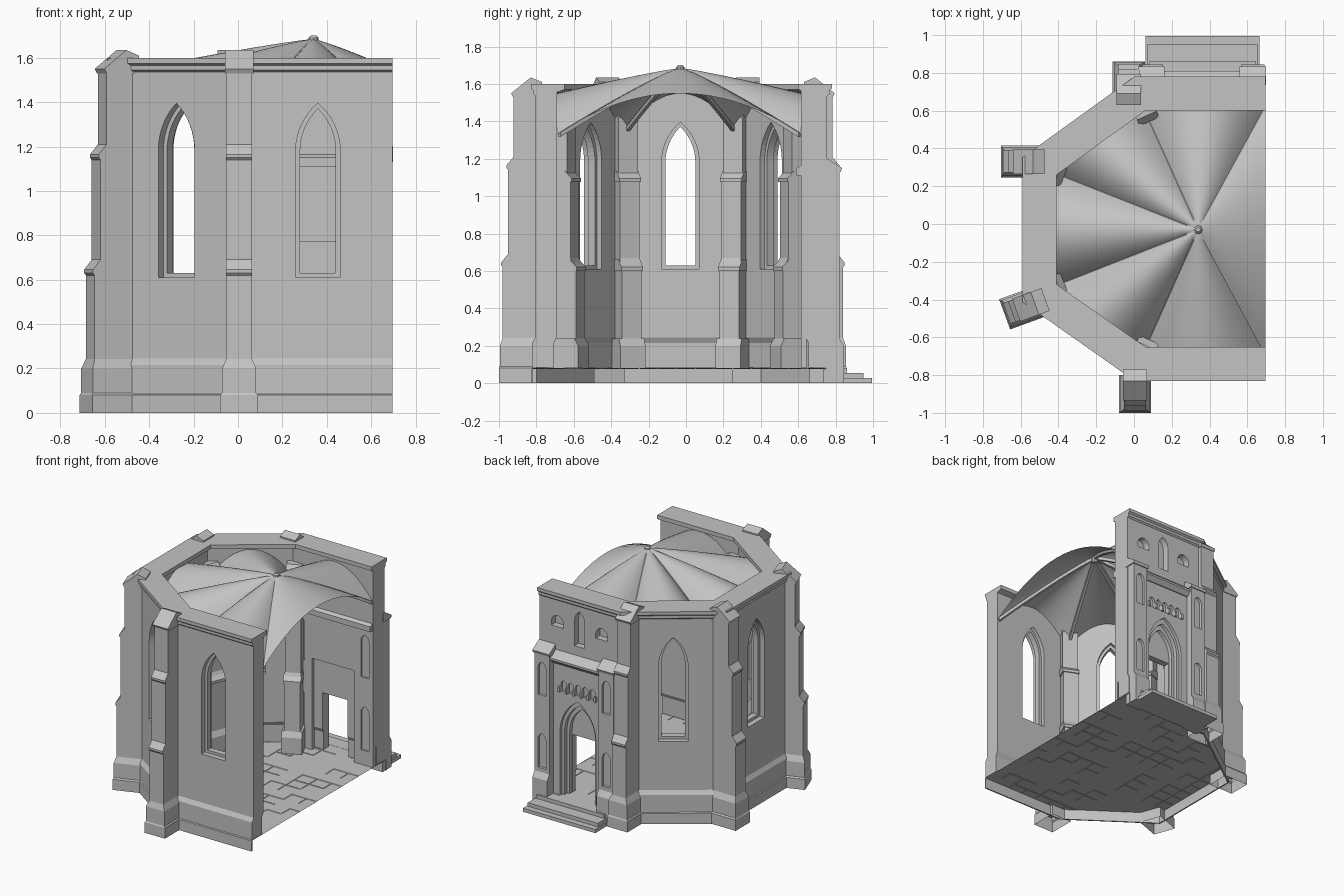
import bpy, bmesh, random
from math import acos, cos, sin, radians, pi, atan2, degrees
from mathutils import Vector

random.seed(4)
if "Cube" in bpy.data.objects:
    bpy.data.objects.remove(bpy.data.objects["Cube"])

stone = bpy.data.materials.new("grey_stone")
stone.use_nodes = True
GREY = (0.55, 0.55, 0.55, 1)
stone.diffuse_color = GREY
stone.node_tree.nodes["Principled BSDF"].inputs["Base Color"].default_value = GREY

MID = 0.36      # middle of the straight bays


def add(name, verts, faces):
    me = bpy.data.meshes.new(name)
    me.from_pydata([tuple(v) for v in verts], [], faces)
    bm = bmesh.new()
    bm.from_mesh(me)
    bmesh.ops.recalc_face_normals(bm, faces=bm.faces)
    bm.to_mesh(me)
    bm.free()
    me.materials.append(stone)
    ob = bpy.data.objects.new(name, me)
    bpy.context.collection.objects.link(ob)
    return ob


def loft(name, rings, caps=(True, True)):
    """Skin closed rings of equal length."""
    n = len(rings[0])
    verts = [v for r in rings for v in r]
    faces = [(k * n + i, k * n + (i + 1) % n, (k + 1) * n + (i + 1) % n, (k + 1) * n + i)
             for k in range(len(rings) - 1) for i in range(n)]
    if caps[0]:
        faces.append(list(range(n)))
    if caps[1]:
        faces.append(list(range(len(verts) - n, len(verts))))
    return add(name, verts, faces)


def box(name, x0, x1, y0, y1, z0, z1):
    return loft(name, [[(x0, y0, z), (x1, y0, z), (x1, y1, z), (x0, y1, z)] for z in (z0, z1)])


def axes(angle):
    n = Vector((cos(radians(angle)), sin(radians(angle)), 0))
    return n, Vector((-n.y, n.x, 0))


def profile(name, pts, origin, angle, w):
    """Extrude a (distance outwards, height) profile to both sides of a direction."""
    n, t = axes(angle)
    o = Vector((*origin, 0))
    return loft(name, [[o + n * d + t * s + Vector((0, 0, z)) for d, z in pts] for s in (-w, w)])


def arch(hw, z0, zs, rise, steps=8):
    """Opening outline: jambs below a pointed (or round) arch."""
    c = (rise * rise - hw * hw) / (2 * hw)
    end = acos(c / (hw + c))
    half = [((hw + c) * cos(end * i / steps) - c, zs + (hw + c) * sin(end * i / steps))
            for i in range(steps + 1)]
    return [(hw, z0)] + half + [(-x, z) for x, z in half[-2::-1]] + [(-hw, z0)]


def rect(hw, z0, z1):
    return [(hw, z0), (hw, z1), (-hw, z1), (-hw, z0)]


def cut(target, outline, origin, angle, d0, d1):
    n, t = axes(angle)
    o = Vector((*origin, 0))
    cutter = loft("cutter", [[o + n * d + t * s + Vector((0, 0, z)) for s, z in outline]
                             for d in (d0, d1)])
    cutter.hide_render = True
    mod = target.modifiers.new("cut", 'BOOLEAN')
    mod.operation, mod.solver, mod.object = 'DIFFERENCE', 'EXACT', cutter
    bpy.context.view_layer.objects.active = target
    bpy.ops.object.modifier_apply(modifier=mod.name)
    bpy.data.objects.remove(cutter)


# Walls: one moulded section swept round the five bays
path = [Vector(p) for p in ((0.695, -0.805), (0.01, -0.805), (-0.565, -0.4),
                            (-0.565, 0.34), (0.01, 0.755), (0.695, 0.755))]


def offset(i, d):
    normals = []
    for a, b in ((i - 1, i), (i, i + 1)):
        if a >= 0 and b < len(path):
            e = (path[b] - path[a]).normalized()
            normals.append(Vector((-e.y, e.x)))
    m = sum(normals, Vector((0, 0))).normalized()
    return path[i] + m * d / m.dot(normals[0])


section = [(0.015, 0), (0.025, 0), (0.025, 0.08), (0.018, 0.085), (0.018, 0.215), (0, 0.245),
           (0, 1.535), (0.012, 1.545), (0.012, 1.565), (0.025, 1.575), (0.025, 1.6),
           (-0.155, 1.6), (-0.155, 1.57), (-0.115, 1.555), (-0.115, 0.245),
           (-0.1, 0.215), (-0.1, 0.085), (0.015, 0.085)]
walls = loft("walls", [[(*offset(i, d), z) for d, z in section] for i in range(6)])

# Lancet windows with a rebate on each face
bays = [((MID, path[0].y), -90)]
for i in (1, 2, 3):
    e = path[i + 1] - path[i]
    bays.append(((path[i] + path[i + 1]) / 2, degrees(atan2(e.x, -e.y))))
for mid, ang in bays:
    cut(walls, arch(0.08, 0.63, 1.18, 0.19), mid, ang, -0.25, 0.1)
    for d0, d1 in ((-0.04, 0.1), (-0.25, -0.085)):
        cut(walls, arch(0.1, 0.61, 1.18, 0.215), mid, ang, d0, d1)

# Entrance front: thin facing, inner lining, flanking piers and sloping shelf
FACE = path[5].y
door = (MID, FACE)
portal = box("portal_front", 0.06, 0.69, FACE - 0.01, FACE + 0.018, 0.08, 1.12)
lining = box("inner_lining", 0.03, 0.695, FACE - 0.14, FACE - 0.11, 0.08, 1.57)
for side in (-1, 1):
    x = MID + side * 0.268
    pier = profile("portal_pier", [(-0.02, 0), (0.09, 0), (0.09, 0.2), (0.065, 0.24),
                                   (0.065, 1.14), (-0.02, 1.14)], (x, FACE), 90, 0.062)
    for z0, zs in ((0.82, 1.02), (0.27, 0.48)):
        cut(pier, arch(0.034, z0, zs, 0.05), (x, FACE), 90, 0.045, 0.2)
        cut(lining, arch(0.034, z0 - 0.08, zs - 0.01, 0.05), (x, FACE), 90, -0.3, -0.125)
    profile("pier_cap", [(-0.02, 1.13), (0.072, 1.13), (0.08, 1.15), (0.0, 1.2), (-0.02, 1.2)],
            (x, FACE), 90, 0.07)
profile("portal_shelf", [(-0.01, 1.07), (0.025, 1.07), (0.055, 1.1), (0.055, 1.115), (-0.01, 1.17)],
        door, 90, 0.206)
profile("inner_string_course", [(-0.165, 1.11), (-0.165, 1.15), (-0.13, 1.17), (-0.13, 1.11)],
        door, 90, 0.33)

# Door: stepped pointed orders, square doorway, inner panel
for hw, d0 in ((0.15, -0.005), (0.128, -0.035), (0.106, -0.065)):
    for part in (walls, portal):
        cut(part, arch(hw, 0.08, 0.56, hw * 1.75), door, 90, d0, 0.2)
cut(walls, rect(0.104, 0.07, 0.52), door, 90, -0.4, 0.2)
cut(lining, rect(0.175, 0.07, 0.77), door, 90, -0.4, 0.0)

# Small arcade above the door, with corbels
for k in range(-2, 3):
    cut(portal, arch(0.023, 0.87, 0.92, 0.03, 5), (MID + k * 0.06, FACE), 90, -0.005, 0.2)
for k in range(-2, 4):
    x = MID + (k - 0.5) * 0.06
    box("arcade_corbel", x - 0.008, x + 0.008, FACE, FACE + 0.035, 0.865, 0.905)

# Upper niches
cut(walls, arch(0.042, 1.23, 1.42, 0.075), door, 90, -0.05, 0.2)
for side in (-1, 1):
    cut(walls, arch(0.05, 1.335, 1.365, 0.055), (MID + side * 0.185, FACE), 90, -0.05, 0.2)

# Entrance steps
for k, y1 in enumerate((0.995, 0.95, 0.86)):
    box("entrance_step", 0.06 + 0.01 * k, 0.665 - 0.01 * k, 0.75, y1, 0.027 * k, 0.027 * (k + 1))

# Outer buttresses: weathered stages on a wider base with a sloping cap
for x, y, ang in ((0.005, -0.83, -90), (-0.525, -0.42, 200), (-0.535, 0.33, 180), (-0.028, 0.69, 90)):
    o = (x, y)
    profile("buttress", [(-0.06, 0.1), (0.15, 0.1), (0.15, 0.62), (0.158, 0.63), (0.158, 0.645),
                         (0.122, 0.69), (0.122, 1.14), (0.13, 1.15), (0.13, 1.165), (0.092, 1.21),
                         (0.092, 1.54), (-0.06, 1.54)], o, ang, 0.058)
    profile("buttress_cap", [(-0.06, 1.53), (0.095, 1.53), (0.105, 1.55), (0.0, 1.635),
                             (-0.06, 1.61)], o, ang, 0.064)
    rings = []
    n, t = axes(ang)
    for w, d, z in ((0.085, 0.17, 0), (0.085, 0.17, 0.08), (0.077, 0.165, 0.09),
                    (0.077, 0.165, 0.2), (0.057, 0.149, 0.245)):
        rings.append([Vector((x, y, z)) + n * a + t * b
                      for a, b in ((-0.03, -w), (d, -w), (d, w), (-0.03, w))])
    loft("buttress_base", rings, (False, True))

# Inner shafts at the apse corners
corners = [offset(i, -0.115) for i in range(6)]
for p in corners[4:]:
    p.y = 0.62
hub = Vector((0.34, -0.03))
for i in (1, 2, 3, 4):
    v = hub - corners[i]
    ang = degrees(atan2(v.y, v.x))
    profile("inner_shaft", [(-0.03, 0.08), (0.135, 0.08), (0.135, 0.61), (0.105, 0.67), (0.105, 1.08),
                            (0.085, 1.12), (0.085, 1.42), (0.05, 1.46), (-0.03, 1.46)],
            corners[i], ang, 0.056)
    profile("shaft_base", [(-0.03, 0.08), (0.155, 0.08), (0.155, 0.2), (0.135, 0.24), (-0.03, 0.24)],
            corners[i], ang, 0.072)
    for z, d in ((0.6, 0.143), (1.075, 0.113)):
        profile("shaft_band", [(-0.03, z), (d, z), (d, z + 0.02), (d - 0.04, z + 0.06),
                               (-0.03, z + 0.06)], corners[i], ang, 0.062)

# Umbrella vault: arched webs between ribs, all meeting at a boss
TOP, SPRING, CROWN, N, R = 1.685, 1.33, 1.55, 16, 12


def web(a, b, s, t):
    p = hub.lerp(a.lerp(b, t), s)
    edge = SPRING + (CROWN - SPRING) * (1 - (2 * t - 1) ** 2)
    return (p.x, p.y, TOP + (edge - TOP) * s ** 1.15)


for i in range(6):
    a, b = corners[i], corners[(i + 1) % 6]
    verts = [web(a, b, r / R, k / N) for r in range(R + 1) for k in range(N + 1)]
    faces = [(r * (N + 1) + k, r * (N + 1) + k + 1, (r + 1) * (N + 1) + k + 1, (r + 1) * (N + 1) + k)
             for r in range(R) for k in range(N)]
    sheet = add("vault_web", verts, faces)
    bm = bmesh.new()
    bm.from_mesh(sheet.data)
    bmesh.ops.remove_doubles(bm, verts=bm.verts, dist=0.0005)
    bm.to_mesh(sheet.data)
    bm.free()
    bpy.ops.object.select_all(action='DESELECT')
    sheet.select_set(True)
    bpy.context.view_layer.objects.active = sheet
    bpy.ops.object.shade_smooth_by_angle(angle=radians(40))
    # rib under the seam
    e = (a - hub).normalized()
    side = Vector((-e.y, e.x, 0)) * 0.01
    rings = []
    for r in range(R + 1):
        p = Vector(web(a, b, 0.98 * r / R, 0))
        rings.append([p + side * u + Vector((0, 0, h))
                      for u, h in ((-1, 0.002), (1, 0.002), (1, -0.022), (-1, -0.022))])
    loft("vault_rib", rings)

loft("vault_boss", [[(hub.x + r * cos(k * pi / 4), hub.y + r * sin(k * pi / 4), z) for k in range(8)]
                    for r, z in ((0.02, 1.64), (0.025, 1.66), (0.022, 1.69), (0.012, 1.7))])

# Paved floor: one thin sheet clipped to the plan, with random set-down slabs
floor = add("paved_floor", [], [])
bm = bmesh.new()
bmesh.ops.create_grid(bm, x_segments=14, y_segments=17, size=0.85)
for i in range(6):
    a, b = offset(i, 0.015), offset((i + 1) % 6, 0.015)
    e = b - a
    bmesh.ops.bisect_plane(bm, geom=bm.verts[:] + bm.edges[:] + bm.faces[:], plane_co=(a.x, a.y, 0),
                           plane_no=(-e.y, e.x, 0), clear_outer=True)
slabs = [f for f in bm.faces if random.random() < 0.4]
bmesh.ops.inset_individual(bm, faces=slabs, thickness=0.004, depth=-0.003)
bmesh.ops.translate(bm, verts=bm.verts[:], vec=(0, 0, 0.08))
bm.to_mesh(floor.data)
bm.free()
